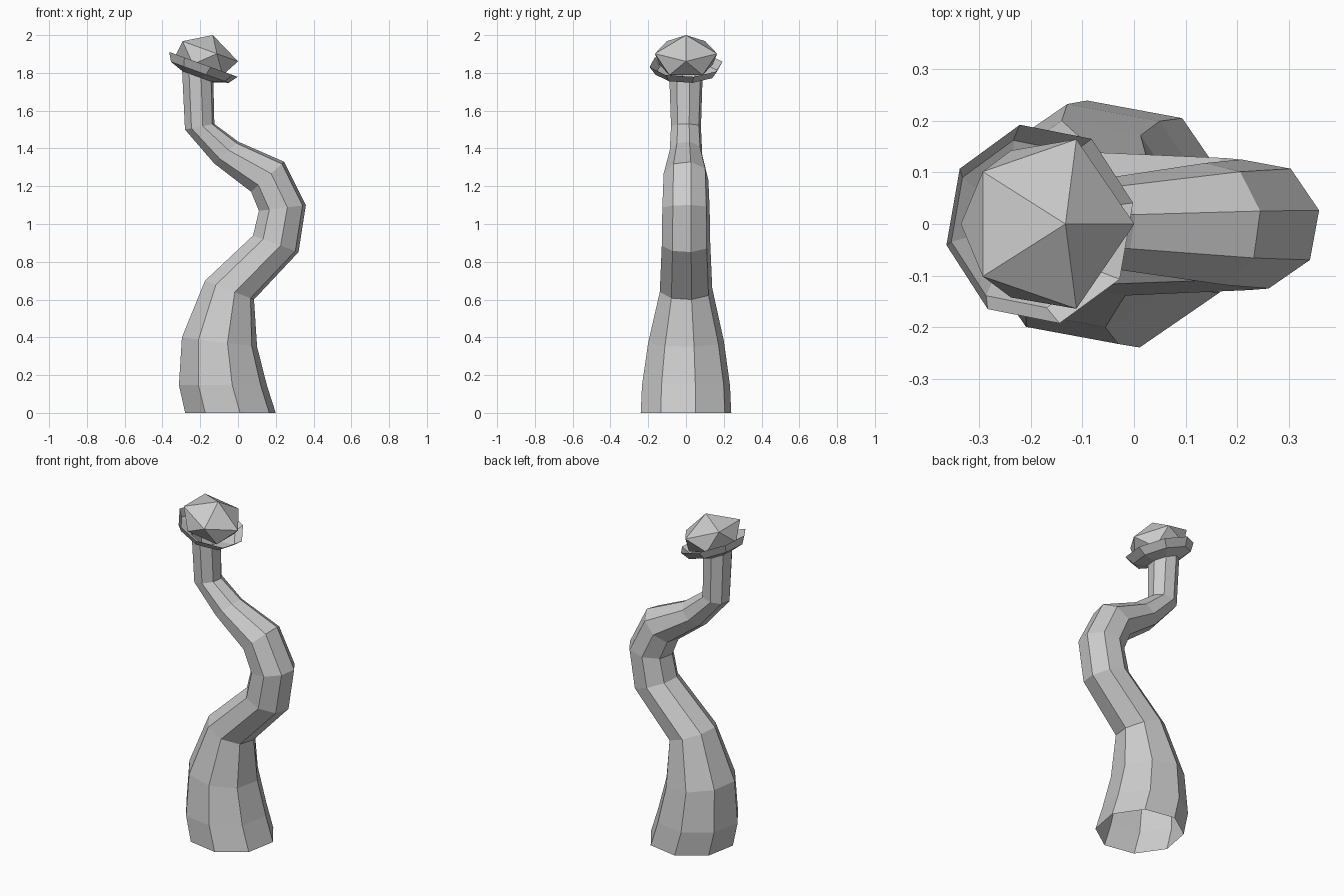
import bpy, bmesh, math
from mathutils import Matrix, Vector

cube = bpy.data.objects.get("Cube")
if cube:
    bpy.data.objects.remove(cube, do_unlink=True)

grey = bpy.data.materials.new("plain grey")
grey.use_nodes = True
grey.diffuse_color = (0.6, 0.6, 0.6, 1)
grey.node_tree.nodes["Principled BSDF"].inputs["Base Color"].default_value = (0.6, 0.6, 0.6, 1)


def ring(bm, x, z, radius, tilt, sides, phase):
    """Regular polygon centred at (x, 0, z), tilted about the y axis."""
    place = Matrix.Translation((x, 0, z)) @ Matrix.Rotation(math.radians(tilt), 4, 'Y')
    angles = [math.radians(phase) + math.tau * i / sides for i in range(sides)]
    return [bm.verts.new(place @ Vector((radius * math.cos(a), radius * math.sin(a), 0)))
            for a in angles]


def finish(bm, name):
    mesh = bpy.data.meshes.new(name)
    bm.to_mesh(mesh)
    bm.free()
    mesh.materials.append(grey)
    obj = bpy.data.objects.new(name, mesh)
    bpy.context.collection.objects.link(obj)
    return obj


def loft(name, sections, sides=8, phase=12):
    """Open tube of quads through a list of (x, z, radius, tilt) sections."""
    bm = bmesh.new()
    rings = [ring(bm, *s, sides, phase) for s in sections]
    for low, high in zip(rings, rings[1:]):
        for i in range(sides):
            j = (i + 1) % sides
            bm.faces.new((low[i], low[j], high[j], high[i]))
    return finish(bm, name)


# Winding eight-sided stalk, open at the base
neck = (-0.213, 1.78, 0.09, 20)
loft("stalk", [
    (-0.04, 0, 0.245, 0),
    (-0.08, 0.147, 0.238, 0),
    (-0.098, 0.375, 0.205, 7),
    (-0.045, 0.65, 0.142, 21),
    (0.2, 0.895, 0.131, 20),
    (0.235, 1.085, 0.128, -7),
    (0.157, 1.25, 0.121, -42),
    (-0.062, 1.378, 0.088, -42),
    (-0.203, 1.515, 0.081, -11),
    neck,
])

# Shallow dish around the bud
loft("collar", [neck, (-0.202, 1.803, 0.166, 20), (-0.183, 1.845, 0.197, 20)])

# Faceted five-sided bud resting in the dish
bm = bmesh.new()
lower = ring(bm, -0.195, 1.83, 0.15, 20, 5, 36)
upper = ring(bm, -0.162, 1.92, 0.173, 20, 5, 0)
tip = bm.verts.new((-0.133, 0, 2))
root = bm.verts.new((-0.21, 0, 1.79))
for i in range(5):
    j = (i + 1) % 5
    bm.faces.new((upper[i], upper[j], tip))
    bm.faces.new((lower[j], lower[i], root))
    bm.faces.new((upper[i], lower[i], upper[j]))
    bm.faces.new((lower[i], lower[j], upper[j]))
finish(bm, "bud")
